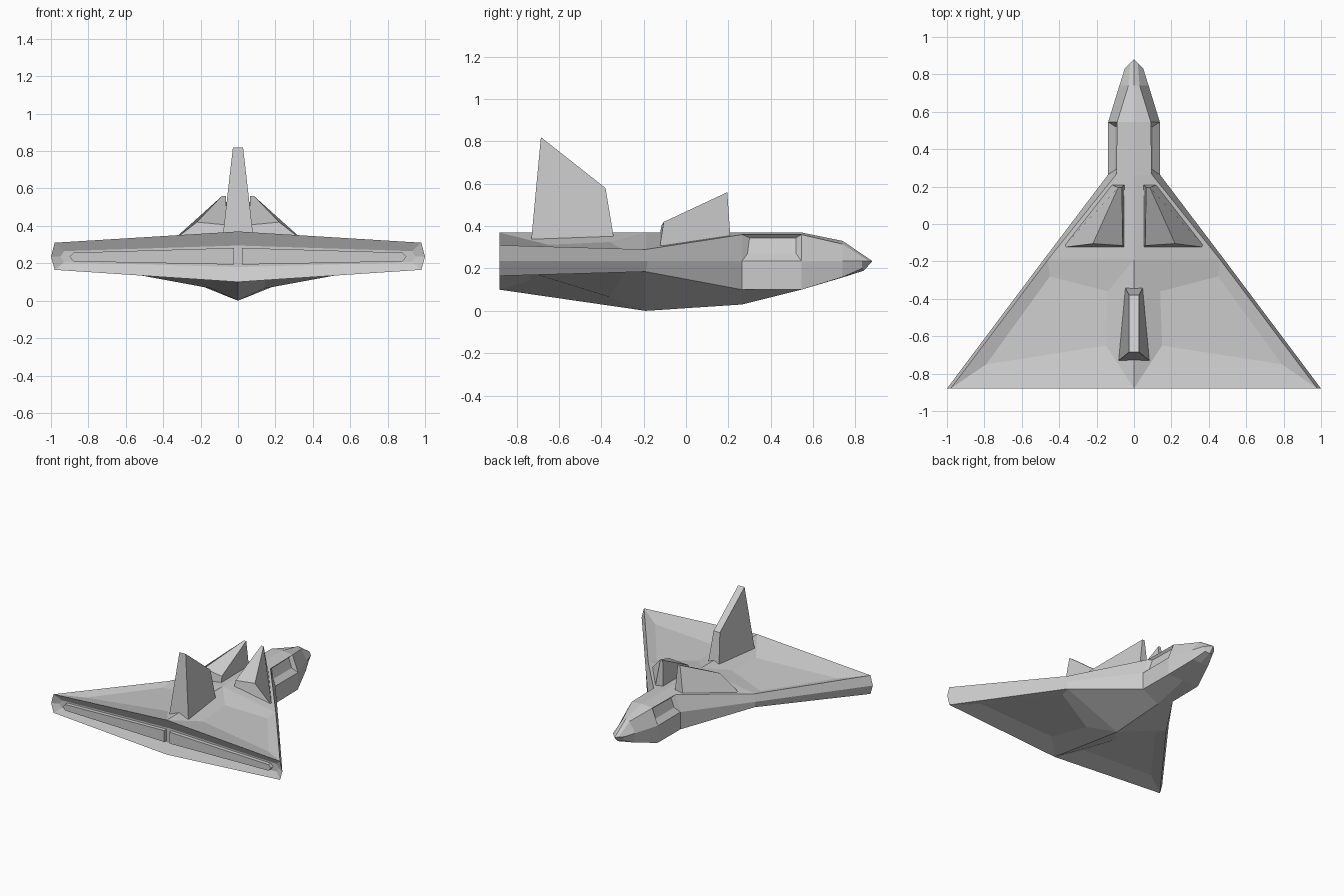
import bpy, bmesh
from mathutils import Vector


def finish(name, bm):
    bmesh.ops.remove_doubles(bm, verts=bm.verts, dist=0.0005)
    bmesh.ops.dissolve_degenerate(bm, edges=bm.edges, dist=0.0005)
    bmesh.ops.recalc_face_normals(bm, faces=bm.faces)
    me = bpy.data.meshes.new(name)
    bm.to_mesh(me)
    bm.free()
    ob = bpy.data.objects.new(name, me)
    bpy.context.collection.objects.link(ob)
    return ob


def add_face(bm, pts, s):
    bm.faces.new([bm.verts.new((p[0] * s, p[1], p[2])) for p in pts])


def recessed(bm, outer, inner, s):
    # sunken panel: sloping border plus floor
    n = len(outer)
    for i in range(n):
        j = (i + 1) % n
        if outer[i][0] == outer[j][0] == inner[i][0] == inner[j][0] == 0:
            continue  # border lying on the centre plane
        add_face(bm, [outer[i], outer[j], inner[j], inner[i]], s)
    add_face(bm, inner, s)


def block(name, a, b, mirror=False):
    # solid between two matching outlines
    bm = bmesh.new()
    for s in ((1, -1) if mirror else (1,)):
        add_face(bm, a, s)
        add_face(bm, b, s)
        n = len(a)
        for i in range(n):
            j = (i + 1) % n
            add_face(bm, [a[i], a[j], b[j], b[i]], s)
    return finish(name, bm)


# Hull: half sections from tail to nose (spine, shoulder, edge, chine, keel)
R = [
    [(0, -.88, .37), (.98, -.88, .31), (1, -.88, .235), (.98, -.88, .165), (0, -.88, .10)],
    [(0, -.19, .37), (.46, -.19, .29), (.475, -.18, .235), (.46, -.19, .185), (0, -.19, 0)],
    [(0, .265, .37), (.095, .265, .36), (.138, .265, .235), (.138, .265, .10), (0, .265, .03)],
    [(0, .545, .37), (.09, .545, .36), (.138, .545, .235), (.135, .545, .10), (0, .545, .10)],
    [(0, .74, .33), (.03, .74, .315), (.078, .74, .235), (.07, .74, .16), (0, .74, .158)],
    [(0, .88, .235), (.02, .862, .235), (.05, .83, .235), (.035, .83, .20), (0, .84, .19)],
]
# sunken panels keyed by (section, strip)
PANELS = {
    (0, 0): [(.15, -.65, .312), (.79, -.75, .285), (.45, -.28, .275), (.14, -.36, .325)],
    (0, 3): [(.79, -.75, .185), (.15, -.73, .145), (.14, -.36, .065), (.43, -.28, .185)],
    (2, 1): [(.08, .30, .345), (.10, .29, .27), (.10, .52, .27), (.075, .52, .345)],
}
bm = bmesh.new()
for s in (1, -1):
    for i in range(len(R) - 1):
        for j in range(4):
            quad = [R[i][j], R[i][j + 1], R[i + 1][j + 1], R[i + 1][j]]
            if (i, j) in PANELS:
                recessed(bm, quad, PANELS[(i, j)], s)
            else:
                add_face(bm, quad, s)
    add_face(bm, R[-1], s)
    # stern, dished inwards
    recessed(bm, R[0], [(0, -.85, .295), (.93, -.85, .265), (.95, -.85, .235),
                        (.93, -.85, .205), (0, -.85, .18)], s)
finish("hull", bm)

# Engine exhaust plates on the stern
outline = [(.022, .282), (.88, .257), (.90, .235), (.88, .21), (.022, .193)]
block("engine_plates", [(x, -.88, z) for x, z in outline],
      [(x, -.84, z) for x, z in outline], True)

# Tail fin
block("tail_fin",
      [(-.082, -.73, .34), (.082, -.73, .34), (.047, -.34, .34), (-.047, -.34, .34)],
      [(-.027, -.685, .82), (.027, -.685, .82), (.027, -.38, .58), (-.027, -.38, .58)])

# Forward wedge fins
block("forward_fins",
      [(.05, -.13, .33), (.38, -.125, .295), (.12, .21, .34), (.05, .21, .34)],
      [(.06, -.115, .405), (.22, -.105, .42), (.085, .195, .56), (.065, .195, .56)], True)
